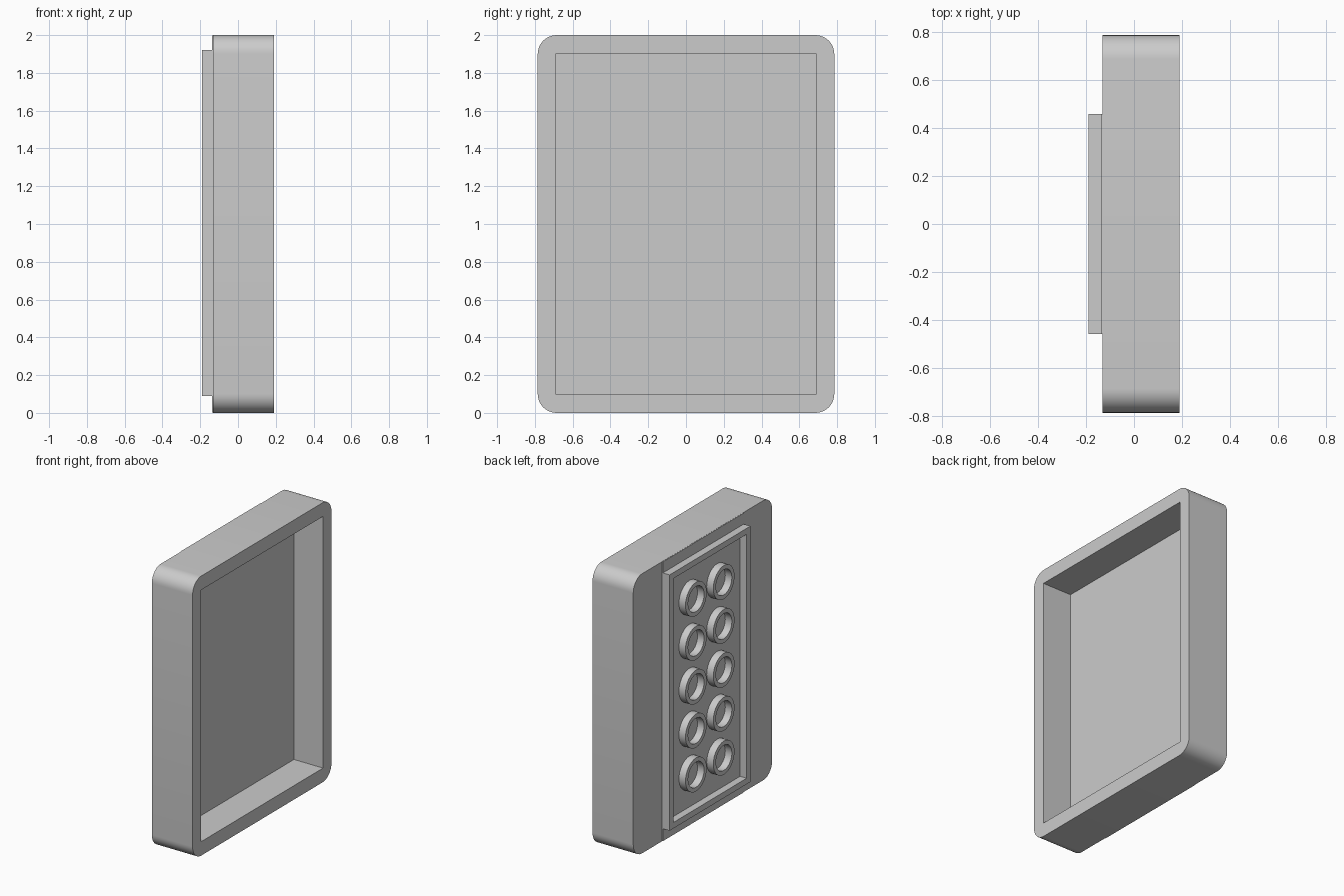
import bpy, bmesh, math
from mathutils import Matrix

if "Cube" in bpy.data.objects:
    bpy.data.objects.remove(bpy.data.objects["Cube"])

# Single grey plastic
grey = bpy.data.materials.new("grey_plastic")
grey.use_nodes = True
grey.diffuse_color = (0.6, 0.6, 0.6, 1)
grey.node_tree.nodes["Principled BSDF"].inputs["Base Color"].default_value = grey.diffuse_color


def finish(bm, name):
    bmesh.ops.recalc_face_normals(bm, faces=bm.faces)
    mesh = bpy.data.meshes.new(name)
    bm.to_mesh(mesh)
    bm.free()
    mesh.materials.append(grey)
    obj = bpy.data.objects.new(name, mesh)
    bpy.context.collection.objects.link(obj)
    return obj


def box(x, y, z):
    bm = bmesh.new()
    size = [b - a for a, b in (x, y, z)]
    centre = [(a + b) / 2 for a, b in (x, y, z)]
    bmesh.ops.create_cube(bm, size=1, matrix=Matrix.Translation(centre) @ Matrix.Diagonal((*size, 1)))
    return bm


def hollow_back(bm, wall, depth):
    """Sink the face that looks toward -x, leaving a wall around it."""
    bm.normal_update()
    face = min(bm.faces, key=lambda f: f.normal.x)
    bmesh.ops.inset_region(bm, faces=[face], thickness=wall)
    sunk = bmesh.ops.extrude_face_region(bm, geom=[face])
    verts = [v for v in sunk["geom"] if isinstance(v, bmesh.types.BMVert)]
    bmesh.ops.translate(bm, verts=verts, vec=(depth, 0, 0))
    if face.is_valid:
        bmesh.ops.delete(bm, geom=[face], context="FACES_ONLY")


def smooth(obj):
    bpy.ops.object.select_all(action="DESELECT")
    obj.select_set(True)
    bpy.context.view_layer.objects.active = obj
    bpy.ops.object.shade_smooth_by_angle(angle=math.radians(35))


BACK, REAR = -0.135, -0.19

# Tray with rounded corners
bm = box((-0.132, 0.19), (-0.785, 0.785), (0, 2))
corners = [e for e in bm.edges if abs(e.verts[0].co.x - e.verts[1].co.x) > 0.1]
bmesh.ops.bevel(bm, geom=corners, offset=0.1, segments=10, profile=0.5, affect="EDGES")
tray = finish(bm, "tray")

# Square-cornered recess opening toward +x
cutter = finish(box((-0.04, 0.3), (-0.69, 0.69), (0.1, 1.9)), "recess_cutter")
cut = tray.modifiers.new("recess", "BOOLEAN")
cut.object = cutter
cut.solver = "EXACT"
smooth(tray)
bpy.context.view_layer.objects.active = tray
bpy.ops.object.modifier_apply(modifier="recess")
bpy.data.objects.remove(cutter)

# Thin raised band down the back
finish(box((BACK - 0.002, -0.1), (-0.457, 0.457), (0.001, 1.999)), "back_band")

# Rectangular connector frame
bm = box((REAR, BACK + 0.005), (-0.457, 0.457), (0.09, 1.92))
hollow_back(bm, 0.06, 0.052)
finish(bm, "connector_frame")

# Two columns of five hollow tubes
PITCH = 0.314
for col in (-0.5, 0.5):
    for row in range(-2, 3):
        bm = bmesh.new()
        place = Matrix.Translation(((REAR + BACK) / 2, col * PITCH, 1.005 + row * PITCH))
        bmesh.ops.create_cone(bm, cap_ends=True, segments=32, radius1=0.12, radius2=0.12,
                              depth=BACK - REAR, matrix=place @ Matrix.Rotation(math.pi / 2, 4, "Y"))
        hollow_back(bm, 0.03, 0.052)
        smooth(finish(bm, "connector_tube"))
